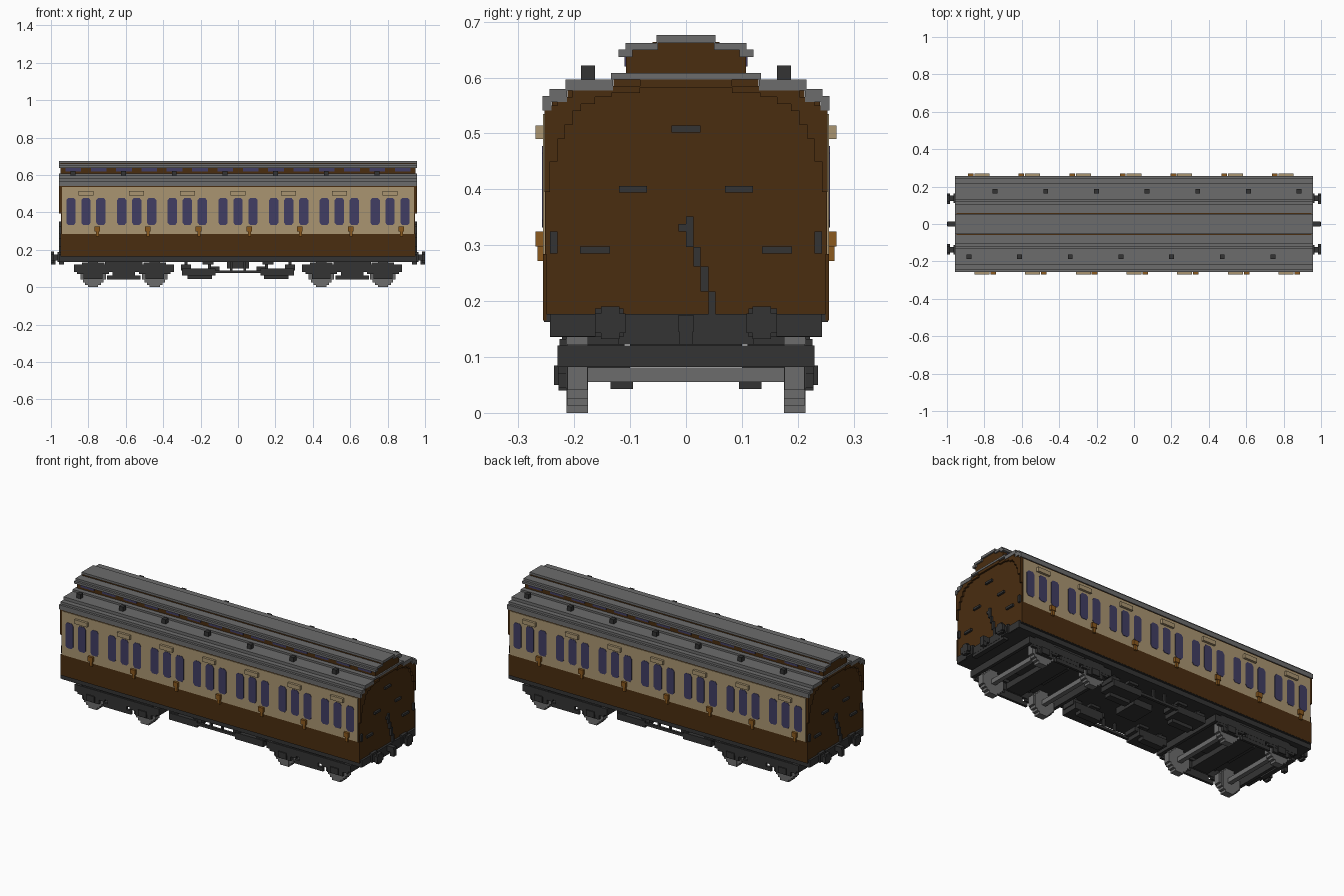
import bpy, bmesh

cube = bpy.data.objects.get("Cube")
if cube:
    bpy.data.objects.remove(cube, do_unlink=True)


def material(name, rgb):
    m = bpy.data.materials.new(name)
    m.use_nodes = True
    m.diffuse_color = (*rgb, 1)
    bsdf = next(n for n in m.node_tree.nodes if n.type == 'BSDF_PRINCIPLED')
    bsdf.inputs["Base Color"].default_value = (*rgb, 1)
    bsdf.inputs["Roughness"].default_value = 0.8
    return m


BROWN = material("dark brown", (0.068, 0.026, 0.005))
CREAM = material("cream", (0.40, 0.30, 0.165))
ROOF = material("roof grey", (0.15, 0.15, 0.15))
DARK = material("charcoal", (0.034, 0.034, 0.034))
GLASS = material("blue glass", (0.052, 0.048, 0.125))
BRASS = material("brass", (0.26, 0.10, 0.013))
STEEL = material("wheel grey", (0.15, 0.15, 0.15))


# A box is (x0, x1, y0, y1, z0, z1)
def mx(bs):
    return bs + [(-b[1], -b[0], *b[2:]) for b in bs]


def my(bs):
    return bs + [(b[0], b[1], -b[3], -b[2], b[4], b[5]) for b in bs]


def turn(bs):
    return bs + [(-b[1], -b[0], -b[3], -b[2], b[4], b[5]) for b in bs]


def shift(bs, dx):
    return [(b[0] + dx, b[1] + dx, *b[2:]) for b in bs]


def finish(name, bm, mat):
    bmesh.ops.recalc_face_normals(bm, faces=bm.faces)
    me = bpy.data.meshes.new(name)
    bm.to_mesh(me)
    bm.free()
    me.materials.append(mat)
    ob = bpy.data.objects.new(name, me)
    bpy.context.collection.objects.link(ob)
    return ob


def boxes(name, bs, mat):
    bm = bmesh.new()
    for x0, x1, y0, y1, z0, z1 in bs:
        vs = bmesh.ops.create_cube(bm, size=1)["verts"]
        for v in vs:
            v.co = (x1 if v.co.x > 0 else x0, y1 if v.co.y > 0 else y0,
                    z1 if v.co.z > 0 else z0)
    return finish(name, bm, mat)


def prism_x(name, half, x, mat):
    """Mirrored y-z half outline extruded from -x to x."""
    pts = half + [(-y, z) for y, z in reversed(half)]
    bm = bmesh.new()
    f = bm.faces.new([bm.verts.new((-x, y, z)) for y, z in pts])
    r = bmesh.ops.extrude_face_region(bm, geom=[f])
    for v in r["geom"]:
        if isinstance(v, bmesh.types.BMVert):
            v.co.x = x
    return finish(name, bm, mat)


BAYS = [0.271 * i for i in range(-3, 4)]

# Body shell with stepped shoulders under the roof
prism_x("body", [(0.252, 0.17), (0.252, 0.55), (0.24, 0.55), (0.24, 0.565),
                 (0.212, 0.565), (0.212, 0.585), (0.13, 0.585), (0.13, 0.602)],
        0.946, BROWN)
boxes("lower_side_panels", my([(-0.95, 0.95, 0.25, 0.2555, 0.165, 0.284)]), BROWN)
boxes("upper_side_panels", my([(-0.94, 0.94, 0.25, 0.2555, 0.284, 0.535)]), CREAM)

# Stepped arch rim on both ends
inner = [(0.253, 0.395), (0.243, 0.395), (0.23, 0.45), (0.217, 0.49),
         (0.203, 0.515), (0.188, 0.54), (0.163, 0.553), (0.133, 0.565),
         (0.082, 0.572), (0.04, 0.582), (0, 0.582)]


def roof_underside(y):
    return 0.55 if y > 0.24 else 0.565 if y > 0.212 else 0.585 if y > 0.13 else 0.6


rim = [(0.94, 0.956, b[0], a[0], b[1] if b[0] else 0.582, roof_underside(a[0] - 0.001))
       for a, b in zip(inner, inner[1:])]
boxes("end_arch_rims", mx(my(rim)), BROWN)

# Main roof, built in stepped strips
L = 0.958
boxes("roof", my([(-L, L, 0.241, 0.257, 0.541, 0.567),
                  (-L, L, 0.213, 0.244, 0.556, 0.58),
                  (-L, L, 0.131, 0.216, 0.577, 0.597)])
      + [(-L, L, -0.134, 0.134, 0.597, 0.608)], ROOF)

# Raised lantern roof
boxes("lantern_walls", [(-0.95, 0.95, -0.107, 0.107, 0.6, 0.65),
                        (-0.95, 0.95, -0.06, 0.06, 0.64, 0.664)], BROWN)
boxes("lantern_roof", my([(-L, L, 0.096, 0.121, 0.637, 0.65),
                          (-L, L, 0.05, 0.108, 0.649, 0.662)])
      + [(-L, L, -0.053, 0.053, 0.662, 0.676)], ROOF)
boxes("lantern_windows", my([(c + d - 0.042, c + d + 0.042, 0.1, 0.11, 0.62, 0.637)
                             for c in BAYS for d in (-0.068, 0.068)]), GLASS)

# Roof lamps, staggered between the two sides
boxes("roof_lamps", turn([(c - 0.083, c - 0.057, -0.188, -0.163, 0.59, 0.622)
                          for c in BAYS]), DARK)

# Side windows with clipped corners
bm = bmesh.new()
outline = [(0.025, 0.345), (0.025, 0.465), (0.015, 0.478), (-0.015, 0.478),
           (-0.025, 0.465), (-0.025, 0.345), (-0.015, 0.332), (0.015, 0.332)]
for side in (-1, 1):
    for c in BAYS:
        for d in (-0.08, 0, 0.08):
            f = bm.faces.new([bm.verts.new((c + d + x, side * 0.253, z)) for x, z in outline])
            r = bmesh.ops.extrude_face_region(bm, geom=[f])
            for v in r["geom"]:
                if isinstance(v, bmesh.types.BMVert):
                    v.co.y = side * 0.2575
finish("side_windows", bm, GLASS)

# Door vents and handles
boxes("door_vents", my([(c - 0.04, c + 0.04, 0.25, 0.269, 0.49, 0.514) for c in BAYS]), CREAM)
handles = []
for c in BAYS:
    handles += [(c + 0.045, c + 0.075, -0.269, -0.25, 0.298, 0.325),
                (c + 0.054, c + 0.07, -0.266, -0.25, 0.272, 0.3)]
boxes("door_handles", turn(handles), BRASS)

# End steps, lamp irons and the cranked pipe
E = (0.94, 0.957)
steps = my([(*E, 0.07, 0.12, 0.394, 0.406), (*E, 0.136, 0.19, 0.285, 0.298),
            (*E, 0.23, 0.243, 0.285, 0.325)]) + [(*E, -0.026, 0.026, 0.502, 0.514)]
boxes("end_steps", turn(steps), DARK)
pipe = [(*E, -0.013, 0, 0.325, 0.338), (*E, 0, 0.013, 0.297, 0.351),
        (*E, 0.013, 0.026, 0.262, 0.297), (*E, 0.026, 0.04, 0.217, 0.262),
        (*E, 0.04, 0.053, 0.14, 0.217)]
boxes("end_pipes", turn(pipe), DARK)

# Underframe
boxes("chassis", [(-0.952, 0.952, -0.243, 0.243, 0.136, 0.17),
                  (-0.95, 0.95, -0.2545, 0.2545, 0.163, 0.177)], DARK)
boxes("end_beams", mx([(0.94, 0.958, -0.243, 0.243, 0.137, 0.177),
                       (0.93, 0.957, -0.122, 0.122, 0.122, 0.138)]), DARK)

# Buffers and couplings
buffers = [(0.95, 0.985, 0.124, 0.153, 0.143, 0.176),
           (0.95, 0.966, 0.112, 0.163, 0.136, 0.187),
           (0.983, 1.0, 0.108, 0.163, 0.143, 0.178),
           (0.983, 0.999, 0.119, 0.152, 0.132, 0.19)]
boxes("buffers", mx(my(buffers)), DARK)
boxes("coupling_hooks", mx([(0.95, 0.998, -0.013, 0.013, 0.145, 0.175),
                            (0.975, 0.999, -0.012, 0.012, 0.122, 0.16)]), DARK)

# Equipment and truss between the bogies
truss = [(-0.13, 0.13, 0.185, 0.2, 0.075, 0.09), (0.03, 0.042, 0.186, 0.199, 0.08, 0.138),
         (-0.042, -0.03, 0.186, 0.199, 0.08, 0.138)]
boxes("truss_bars", my(truss), DARK)
tanks = [(0.12, 0.3, 0.1, 0.2, 0.062, 0.1), (0.14, 0.27, 0.095, 0.135, 0.043, 0.065),
         (0.1, 0.15, 0.11, 0.19, 0.085, 0.11), (0.25, 0.305, 0.11, 0.19, 0.09, 0.122),
         (0.145, 0.16, 0.12, 0.18, 0.1, 0.138), (0.27, 0.285, 0.12, 0.18, 0.1, 0.138),
         (0.13, 0.19, 0.11, 0.19, 0.122, 0.137)]
boxes("underfloor_boxes", mx(my(tanks)), DARK)
boxes("floor_cylinder", [(-0.06, 0.06, -0.07, 0.07, 0.1, 0.137)], DARK)

# Bogies
frame = [(-0.265, 0.265, 0.212, 0.23, 0.082, 0.121),
         (-0.09, 0.09, 0.214, 0.228, 0.04, 0.062),
         (-0.06, 0.06, 0.215, 0.229, 0.06, 0.085),
         (-0.1, 0.1, 0.2, 0.222, 0.12, 0.137)]
for w in (-0.165, 0.165):
    frame += [(w - 0.085, w + 0.085, 0.214, 0.229, 0.07, 0.085),
              (w - 0.05, w + 0.05, 0.214, 0.228, 0.045, 0.072),
              (w - 0.025, w + 0.025, 0.22, 0.236, 0.05, 0.085),
              (w - 0.06, w + 0.06, 0.214, 0.226, 0.12, 0.132)]
beams = [(0.25, 0.268, -0.23, 0.23, 0.082, 0.121), (-0.268, -0.25, -0.23, 0.23, 0.082, 0.121),
         (-0.05, 0.05, -0.215, 0.215, 0.085, 0.12), (-0.1, 0.1, -0.1, 0.1, 0.115, 0.137)]
for side, c in (("left", 0.61), ("right", -0.61)):
    boxes(side + "_bogie_frame", shift(my(frame) + beams, c), DARK)
    wheels, axles = [], []
    for w in (-0.165, 0.165):
        # Stepped discs: half width and half height of each stacked block
        for i, (hw, hh) in enumerate([(0.027, 0.068), (0.042, 0.055),
                                      (0.055, 0.042), (0.068, 0.027)]):
            e = i * 0.0004
            wheels += my([(w - hw, w + hw, 0.175 + e, 0.2135 - e, 0.068 - hh, 0.068 + hh)])
        axles.append((w - 0.013, w + 0.013, -0.18, 0.18, 0.055, 0.081))
    boxes(side + "_bogie_wheels", shift(wheels, c), STEEL)
    boxes(side + "_bogie_axles", shift(axles, c), STEEL)
